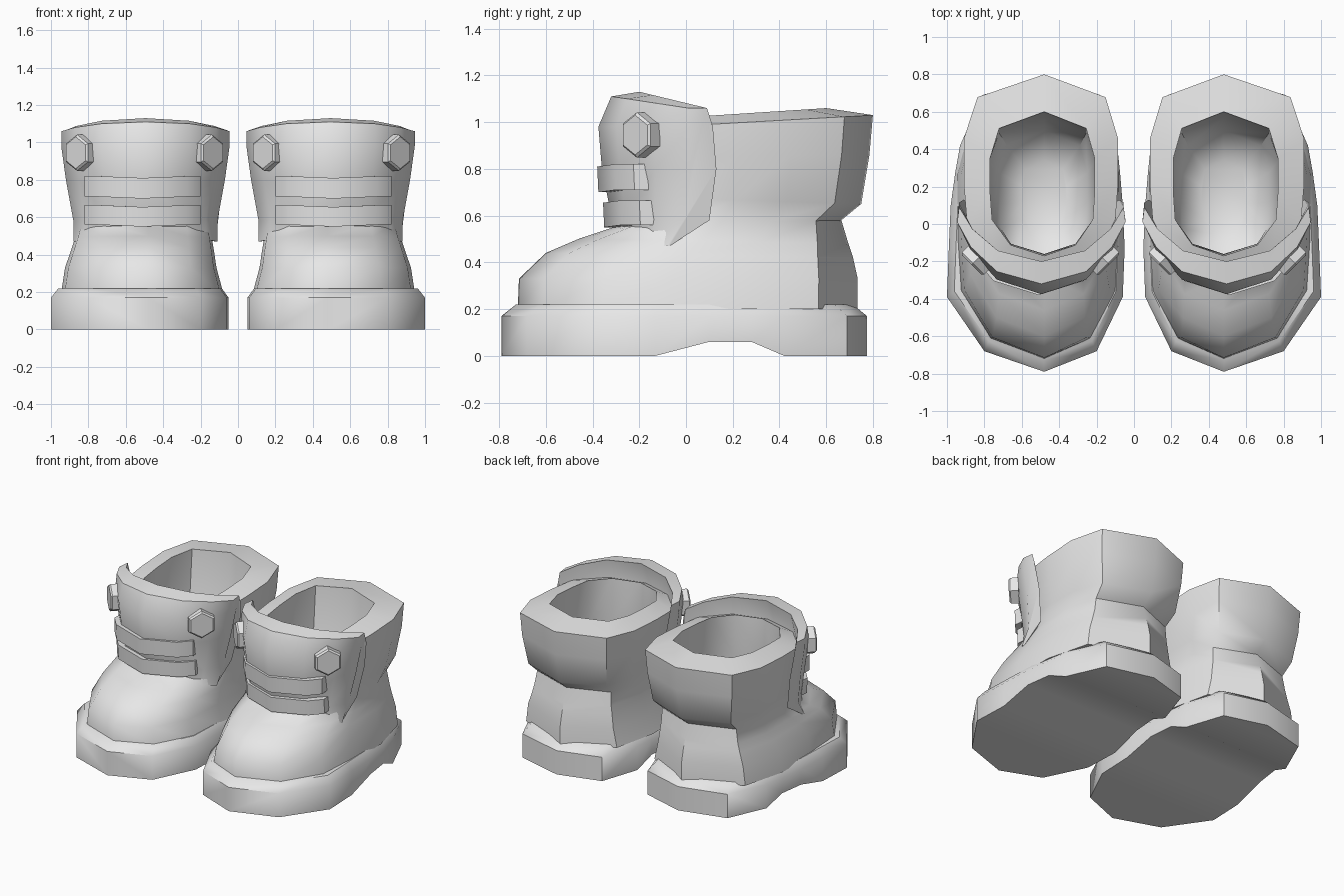
import bpy, bmesh, math
from mathutils import Vector

cube = bpy.data.objects.get("Cube")
if cube:
    bpy.data.objects.remove(cube)

grey = bpy.data.materials.new("plain_grey")
grey.use_nodes = True
grey.diffuse_color = (0.8, 0.8, 0.8, 1)
grey.node_tree.nodes["Principled BSDF"].inputs["Base Color"].default_value = (0.8, 0.8, 0.8, 1)

TOE_X = 0.48


def finish(name, bm, side, angle):
    """Mirror to the wanted foot, clean up and add the object."""
    for v in bm.verts:
        v.co.x *= side
    bmesh.ops.remove_doubles(bm, verts=bm.verts, dist=0.0005)
    bmesh.ops.recalc_face_normals(bm, faces=bm.faces)
    mesh = bpy.data.meshes.new(name)
    bm.to_mesh(mesh)
    bm.free()
    mesh.materials.append(grey)
    mesh.shade_smooth()
    mesh.set_sharp_from_angle(angle=math.radians(angle))
    obj = bpy.data.objects.new(name, mesh)
    bpy.context.collection.objects.link(obj)


def loft(rings, caps=True):
    """Join closed rings of points into a skin."""
    bm = bmesh.new()
    loops = [[bm.verts.new(p) for p in ring] for ring in rings]
    n = len(loops[0])
    for a, b in zip(loops, loops[1:]):
        for i in range(n):
            j = (i + 1) % n
            bm.faces.new((a[i], a[j], b[j], b[i]))
    if caps:
        bm.faces.new(loops[0])
        bm.faces.new(loops[-1])
    return bm, loops


# Sole: stations from toe to heel as (y, outer x, inner x, arch height)
SOLE = [(-0.79, 0.48, 0.48, 0), (-0.68, 0.80, 0.20, 0), (-0.39, 1.0, 0.06, 0),
        (-0.13, 0.99, 0.05, 0), (0.10, 0.98, 0.06, 0.06), (0.28, 0.955, 0.075, 0.06),
        (0.42, 0.93, 0.09, 0), (0.69, 0.81, 0.18, 0), (0.775, 0.48, 0.48, 0)]


def sole_ring(height, inset):
    def point(x, y, arch):
        z = arch if height == 0 else height
        return (0.51 + (x - 0.51) * (1 - inset), y * (1 - inset), z)
    outer = [point(xo, y, a) for y, xo, xi, a in SOLE]
    inner = [point(xi, y, a) for y, xo, xi, a in SOLE[-2:0:-1]]
    return outer + inner


def build_sole(name, side):
    bm, loops = loft([sole_ring(0, 0), sole_ring(0.17, 0), sole_ring(0.22, 0.08)], False)
    for loop in (loops[0], loops[-1]):
        n = len(loop)
        for i in range(n // 2):
            quad = [loop[i], loop[i + 1], loop[n - i - 1], loop[-i]]
            bm.faces.new(list(dict.fromkeys(quad)))
    finish(name, bm, side, 45)


# Upper: rings as (front z, back z, front y, back y, outer width, inner width)
OUTLINE = [(0, -1), (0.62, -0.85), (0.96, -0.5), (1, -0.1), (1, 0.35), (0.83, 0.77), (0, 1)]
UPPER = [(0.20, 0.20, -0.72, 0.735, 0.465, 0.40),
         (0.33, 0.33, -0.715, 0.735, 0.445, 0.365),
         (0.44, 0.42, -0.60, 0.715, 0.41, 0.35),
         (0.50, 0.48, -0.46, 0.695, 0.39, 0.34),
         (0.56, 0.58, -0.28, 0.665, 0.37, 0.335),
         (0.68, 0.65, -0.24, 0.75, 0.385, 0.355),
         (0.85, 0.86, -0.25, 0.785, 0.42, 0.385),
         (0.97, 1.03, -0.26, 0.80, 0.43, 0.395),
         (1.01, 1.06, -0.17, 0.60, 0.29, 0.27),
         (0.72, 0.72, -0.16, 0.57, 0.29, 0.27),
         (0.48, 0.48, -0.20, 0.50, 0.24, 0.23),
         (0.39, 0.39, -0.08, 0.34, 0.12, 0.12)]


def upper_ring(zf, zb, yf, yb, wo, wi):
    def point(u, v, w):
        t = (v + 1) / 2
        return (TOE_X + u * w, yf + t * (yb - yf), zf + t * (zb - zf))
    return ([point(u, v, wo) for u, v in OUTLINE]
            + [point(-u, v, wi) for u, v in OUTLINE[-2:0:-1]])


def build_upper(name, side):
    bm, _ = loft([upper_ring(*r) for r in UPPER])
    finish(name, bm, side, 48)


# Tongue: rows as (z, z drop at edge, front y, edge y, half width, thickness)
TONGUE = [(0.50, 0.03, -0.26, -0.08, 0.385, 0.01),
          (0.60, 0.02, -0.32, -0.01, 0.385, 0.11),
          (0.80, 0.0, -0.36, 0.02, 0.425, 0.11),
          (0.98, 0.0, -0.375, 0.015, 0.45, 0.10),
          (1.11, 0.05, -0.32, 0.01, 0.45, 0.08)]
HALF = [(0, 0), (0.53, 0.2), (0.84, 0.6), (1, 1)]
COLUMNS = [(-u, t) for u, t in HALF[:0:-1]] + HALF


def build_tongue(name, side):
    rings = []
    for u, t in COLUMNS:
        outer, inner = [], []
        for z, drop, yf, ye, w, thick in TONGUE:
            x, y = 0.495 + u * w, yf + t * (ye - yf)
            outer.append((x, y, z - drop * t))
            lift = 0.02 * (1 - t) if z > 1 else 0
            inner.append((x - 0.01 * u, y + thick + 0.04 * (1 - t), z - drop * t + lift))
        rings.append(outer + inner[::-1])
    bm, _ = loft(rings)
    finish(name, bm, side, 45)


# Straps: bent bars across the tongue
def build_strap(name, side, low, high, shift):
    rings = []
    for x, y, rise in [(-0.31, -0.22, 0.01), (-0.24, -0.30, 0.01), (0, -0.375, 0),
                       (0.24, -0.30, 0.01), (0.31, -0.22, 0.01)]:
        y += shift
        rings.append([(0.51 + x, y, low + rise), (0.51 + x, y - 0.005, high + rise),
                      (0.51 + x * 0.98, y + 0.06, high + rise),
                      (0.51 + x * 0.98, y + 0.06, low + rise)])
    bm, _ = loft(rings)
    finish(name, bm, side, 40)


# Studs: six-sided buttons facing outward and forward
def build_stud(name, side, x, facing):
    normal = Vector((facing * 0.7, -0.7, 0)).normalized()
    across = Vector((-normal.y, normal.x, 0))
    centre = Vector((x, -0.2, 0.945))
    rings = []
    for depth, radius in [(-0.04, 0.097), (0.015, 0.097), (0.025, 0.085)]:
        ring = []
        for i in range(6):
            a = math.radians(60 * i + 30)
            ring.append(centre + normal * depth + across * radius * math.cos(a)
                        + Vector((0, 0, radius * math.sin(a))))
        rings.append(ring)
    bm, _ = loft(rings)
    finish(name, bm, side, 30)


for foot, side in (("left", 1), ("right", -1)):
    build_sole(foot + "_sole", side)
    build_upper(foot + "_upper", side)
    build_tongue(foot + "_tongue", side)
    build_strap(foot + "_upper_strap", side, 0.70, 0.81, 0)
    build_strap(foot + "_lower_strap", side, 0.55, 0.655, 0.025)
    build_stud(foot + "_outer_stud", side, 0.85, 1)
    build_stud(foot + "_inner_stud", side, 0.15, -1)
